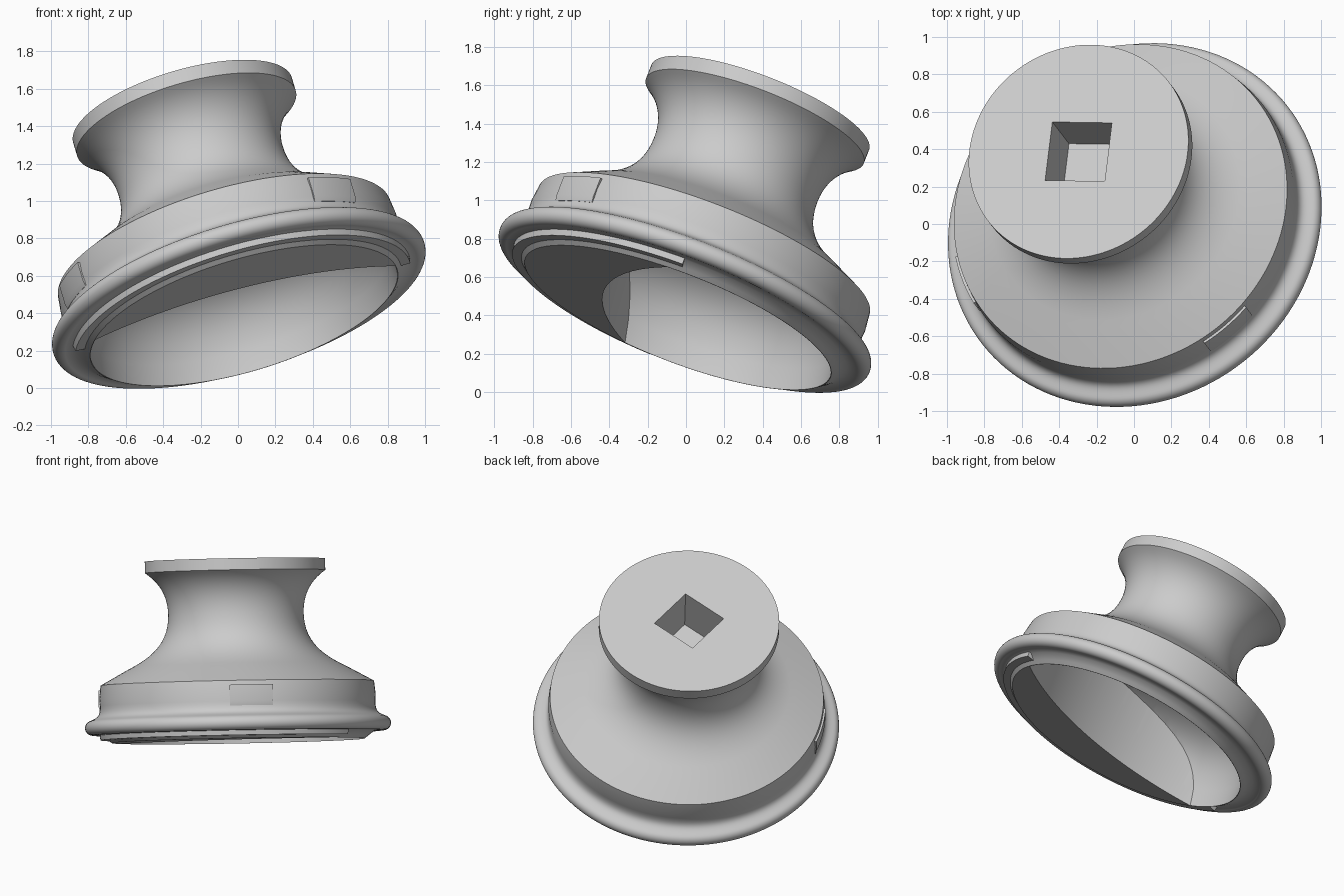
import bpy, bmesh, math
from mathutils import Vector, Matrix
from mathutils.geometry import interpolate_bezier

if "Cube" in bpy.data.objects:
    bpy.data.objects.remove(bpy.data.objects["Cube"], do_unlink=True)

# Tilted frame: w is the drum axis, u and v follow the square socket
w = Vector((-0.269, 0.351, 0.897)).normalized()
u = Vector((0.956, -0.015, 0.292))
u = (u - w * u.dot(w)).normalized()
v = w.cross(u)
FRAME = Matrix((u, v, w)).transposed().to_4x4()
FRAME.translation = (0, 0, 0.496)

metal = bpy.data.materials.new("grey_metal")
metal.use_nodes = True
GREY = (0.6, 0.6, 0.6, 1)
metal.diffuse_color = GREY
metal.node_tree.nodes["Principled BSDF"].inputs["Base Color"].default_value = GREY


def add_object(name, bm):
    bmesh.ops.recalc_face_normals(bm, faces=bm.faces)
    mesh = bpy.data.meshes.new(name)
    bm.to_mesh(mesh)
    bm.free()
    mesh.materials.append(metal)
    obj = bpy.data.objects.new(name, mesh)
    bpy.context.collection.objects.link(obj)
    obj.matrix_world = FRAME
    return obj


def revolve(name, profile, start=0, sweep=360, segments=128):
    """Spin an (r, t) profile about the axis; open sweeps get end caps."""
    bm = bmesh.new()
    full = sweep == 360
    count = segments if full else segments + 1
    rings = []
    for i in range(count):
        a = math.radians(start + sweep * i / segments)
        rings.append([bm.verts.new((r * math.cos(a), r * math.sin(a), t)) for r, t in profile])
    for i in range(segments):
        a, b = rings[i], rings[(i + 1) % count]
        for j in range(len(profile) - (1 if full else 0)):
            k = (j + 1) % len(profile)
            bm.faces.new((a[j], a[k], b[k], b[j]))
    if full:
        bm.faces.new([r[0] for r in rings])
        bm.faces.new([r[-1] for r in rings])
    else:
        bm.faces.new(rings[0])
        bm.faces.new(rings[-1])
    return add_object(name, bm)


def bezier(a, b, c, d, n):
    pts = [Vector((p[0], p[1], 0)) for p in (a, b, c, d)]
    return [(p.x, p.y) for p in interpolate_bezier(*pts, n)]


def boolean(obj, cutter, operation):
    mod = obj.modifiers.new("cut", "BOOLEAN")
    mod.operation = operation
    mod.solver = "EXACT"
    mod.object = cutter
    bpy.context.view_layer.update()
    graph = bpy.context.evaluated_depsgraph_get()
    mesh = bpy.data.meshes.new_from_object(obj.evaluated_get(graph))
    obj.modifiers.clear()
    obj.data = mesh
    bpy.data.objects.remove(cutter, do_unlink=True)


# Drum body: top disc, waisted neck, cone, wall, flare and rounded flange
TOP = 1.103
profile = [(0.61, TOP), (0.61, 1.025)]
profile += bezier((0.59, 1.01), (0.51, 0.95), (0.458, 0.86), (0.458, 0.74), 12)
profile += bezier((0.458, 0.74), (0.458, 0.56), (0.56, 0.46), (0.735, 0.375), 14)[1:]
profile += [(0.925, 0.27), (0.935, 0.18)]
profile += bezier((0.932, 0.13), (0.93, 0.06), (0.955, 0.05), (0.995, 0.034), 10)
for i in range(17):
    a = math.radians(65 - 175 * i / 16)
    profile.append((0.985 + 0.05 * math.cos(a), -0.016 + 0.05 * math.sin(a)))
profile += [(0.92, -0.07), (0.88, -0.1), (0.855, -0.12)]
body = revolve("drum_body", profile)

# Square drive socket in the top
bm = bmesh.new()
bmesh.ops.create_cube(bm, size=1, matrix=Matrix.Translation((0, 0, TOP))
                      @ Matrix.Diagonal((0.333, 0.333, 0.66, 1)))
boolean(body, add_object("socket_cutter", bm), "DIFFERENCE")

# Underside bowl, closed on one side by a flat crescent with a curved edge
bowl_profile = [(0.86, -0.2), (0.85, -0.1)]
bowl_profile += bezier((0.84, 0), (0.8, 0.2), (0.7, 0.36), (0.3, 0.42), 12)
bowl = revolve("bowl_cutter", bowl_profile)
bm = bmesh.new()
bmesh.ops.create_cone(bm, cap_ends=True, segments=160, radius1=1.58, radius2=1.73, depth=1.2,
                      matrix=Matrix.Translation((-0.19, 1.19, 0.2)))
boolean(bowl, add_object("crescent_cutter", bm), "INTERSECT")
boolean(body, bowl, "DIFFERENCE")

# Raised half ring under the flange
guide = revolve("guide_strip", [(0.88, -0.05), (0.94, -0.05), (0.932, -0.1), (0.88, -0.1)],
                start=191, sweep=171, segments=64)

# Shallow raised pads on the drum wall
pads = [revolve(name, [(0.89, 0.1), (0.935, 0.1), (0.942, 0.13), (0.942, 0.24), (0.89, 0.24)],
                start=middle - 9, sweep=18, segments=16)
        for name, middle in (("front_pad", -45), ("side_pad", 207))]

# Smooth shading with sharp edges kept
for obj in [body, guide] + pads:
    bpy.ops.object.select_all(action="DESELECT")
    obj.select_set(True)
    bpy.context.view_layer.objects.active = obj
    bpy.ops.object.shade_smooth_by_angle(angle=math.radians(30))
